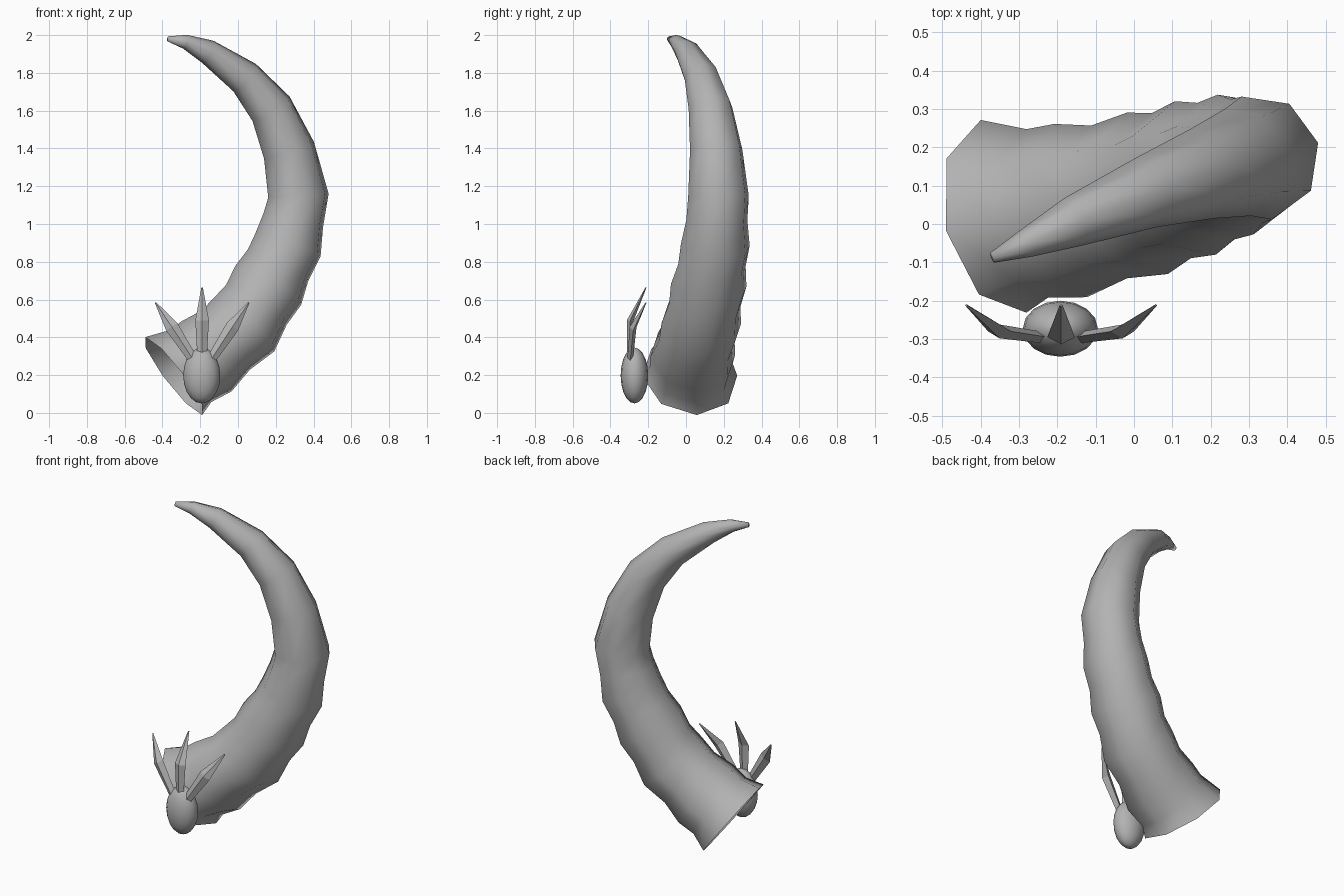
import bpy
import bmesh
import math
from mathutils import Vector

cube = bpy.data.objects.get("Cube")
if cube:
    bpy.data.objects.remove(cube, do_unlink=True)

grey = bpy.data.materials.new("plain_grey")
grey.use_nodes = True
colour = (0.45, 0.45, 0.45, 1)
grey.diffuse_color = colour
grey.node_tree.nodes["Principled BSDF"].inputs["Base Color"].default_value = colour


def finish(name, bm, smooth):
    """Turn a bmesh into a named, coloured object."""
    bmesh.ops.recalc_face_normals(bm, faces=bm.faces)
    mesh = bpy.data.meshes.new(name)
    bm.to_mesh(mesh)
    bm.free()
    mesh.materials.append(grey)
    for poly in mesh.polygons:
        poly.use_smooth = smooth
    obj = bpy.data.objects.new(name, mesh)
    bpy.context.collection.objects.link(obj)
    return obj


def skin(bm, rings):
    """Bridge equal rings of vertices with quads."""
    for a, b in zip(rings, rings[1:]):
        for i in range(len(a)):
            j = (i + 1) % len(a)
            bm.faces.new((a[i], a[j], b[j], b[i]))


# Horn: ridges along a curved path, given as x, y, z, radius
ridges = [(-.34, .02, .195, .258), (-.165, .035, .30, .23), (.035, .08, .47, .217),
          (.16, .12, .675, .207), (.265, .155, .89, .188)]
plain = [(.32, .172, 1.15, .165), (.27, .16, 1.39, .143), (.175, .13, 1.61, .12),
         (.035, .083, 1.775, .095), (-.16, .005, 1.912, .066), (-.28, -.05, 1.965, .038),
         (-.37, -.088, 1.98, .014)]

# Shallow grooves between neighbouring ridges
stations = []
nexts = ridges[1:] + plain[:1]
for i, (a, b) in enumerate(zip(ridges, nexts)):
    groove = [(p + q) / 2 for p, q in zip(a, b)]
    groove[3] -= .022 - .003 * i
    stations += [a, tuple(groove)]
stations += plain

side = Vector((.24, -.97, 0)).normalized()
centres = [Vector(s[:3]) for s in stations]
bm = bmesh.new()
rings = []
for i, c in enumerate(centres):
    along = centres[min(i + 1, len(centres) - 1)] - centres[max(i - 1, 0)]
    if i == 0:
        along = Vector((.78, .18, .6))
    along.normalize()
    up = side.cross(along).normalized()
    across = along.cross(up)
    r = stations[i][3]
    rings.append([bm.verts.new(c + r * (up * math.cos(t) + across * math.sin(t)))
                  for t in (k * math.tau / 8 for k in range(8))])
skin(bm, rings)
bm.faces.new(rings[-1])
finish("horn", bm, True)

# Bead hanging in front of the horn mouth
bm = bmesh.new()
bmesh.ops.create_uvsphere(bm, u_segments=16, v_segments=10, radius=1)
for v in bm.verts:
    v.co = Vector((-.192 + v.co.x * .098, -.273 + v.co.y * .073, .198 + v.co.z * .148))
finish("bead", bm, True)


# Bent blades fanning out of the bead
def blade(name, base, bend, tip):
    base, bend, tip = Vector(base), Vector(bend), Vector(tip)
    along = (bend - base).normalized()
    wide = along.cross(Vector((0, 1, 0))).normalized()
    thick = wide.cross(along)
    bm = bmesh.new()
    rings = []
    for c, w, t in ((base, .022, .014), (bend, .036, .018), (tip, .004, .003)):
        rings.append([bm.verts.new(c + d) for d in
                      (wide * w, thick * t, -wide * w, -thick * t)])
    skin(bm, rings)
    bm.faces.new(rings[0])
    bm.faces.new(rings[-1])
    finish(name, bm, False)


blade("middle_blade", (-.19, -.3, .24), (-.19, -.295, .49), (-.19, -.212, .664))
for name, s in (("left_blade", 1), ("right_blade", -1)):
    blade(name, (-.19 + s * .02, -.3, .24), (-.19 + s * .16, -.28, .455),
          (-.19 + s * .247, -.212, .584))
